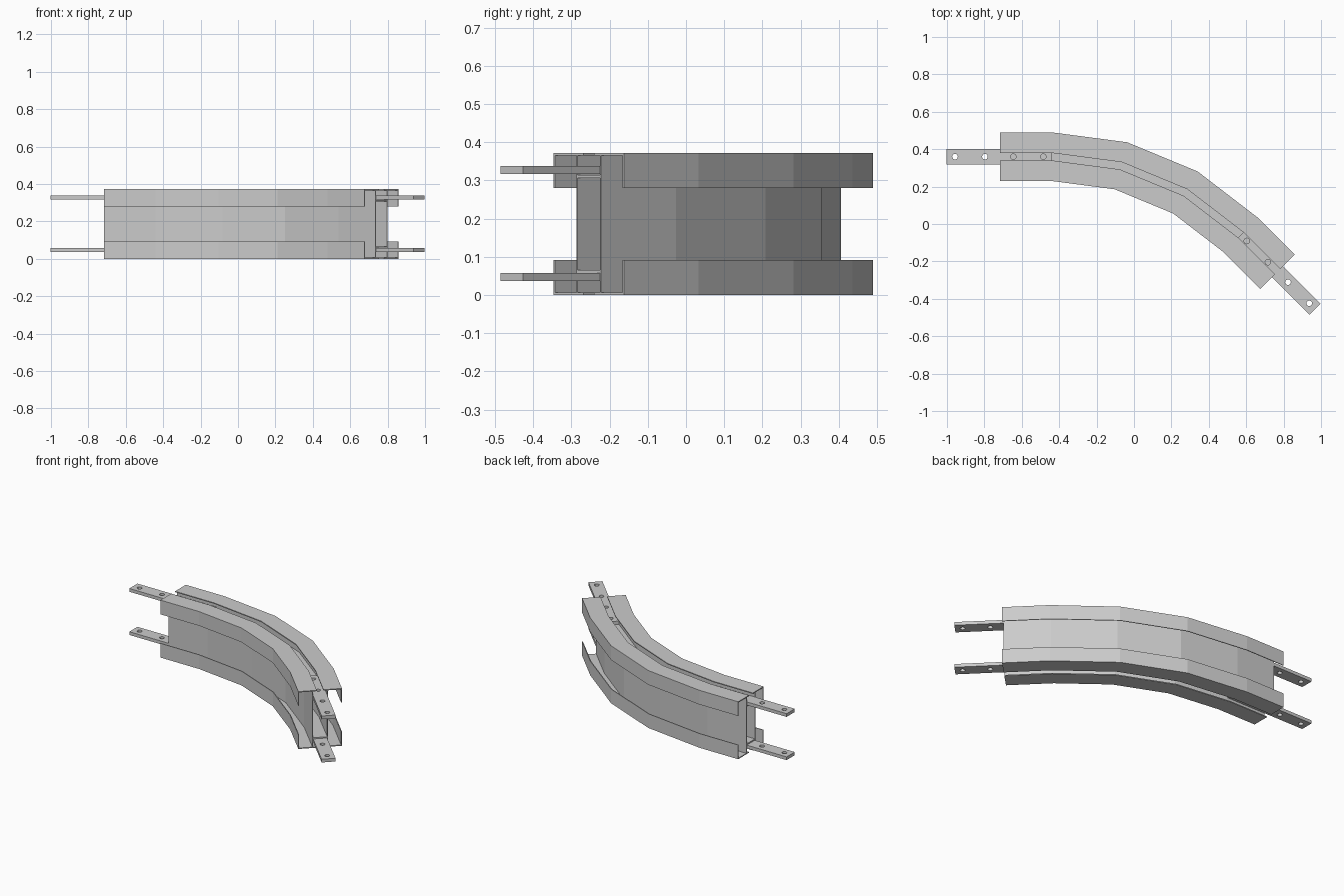
import bpy, bmesh
from math import sin, cos, pi, radians
from mathutils import Vector

if "Cube" in bpy.data.objects:
    bpy.data.objects.remove(bpy.data.objects["Cube"])

H = 0.372            # total height
R = 1.43             # bend radius on the centre line
X0, Y0 = -0.44, 0.36 # start of the bend
STRAIGHT = 0.277     # straight length at both ends
BAR_OUT = 0.285      # bar length sticking out
BEND = radians(45)

# Centre path: straight, three chords of 15 degrees, straight
path = [Vector((X0 - STRAIGHT, Y0))]
for i in range(4):
    a = BEND * i / 3
    path.append(Vector((X0 + R * sin(a), Y0 - R * (1 - cos(a)))))
end_dir = Vector((cos(BEND), -sin(BEND)))
path.append(path[-1] + end_dir * STRAIGHT)

# Section directions follow the true arc at every bend point
angles = [0] + [BEND * i / 3 for i in range(4)] + [BEND]
normals = [Vector((sin(a), cos(a))) for a in angles]


def sweep(name, profile):
    """Sweep a closed (offset, z) outline along the centre path."""
    bm = bmesh.new()
    rings = []
    for p, n in zip(path, normals):
        rings.append([bm.verts.new((p.x + n.x * o, p.y + n.y * o, z)) for o, z in profile])
    k = len(profile)
    for a, b in zip(rings, rings[1:]):
        for i in range(k):
            j = (i + 1) % k
            bm.faces.new((a[i], a[j], b[j], b[i]))
    bm.faces.new(rings[0])
    bm.faces.new(rings[-1][::-1])
    bmesh.ops.recalc_face_normals(bm, faces=bm.faces)
    me = bpy.data.meshes.new(name)
    bm.to_mesh(me)
    bm.free()
    ob = bpy.data.objects.new(name, me)
    bpy.context.collection.objects.link(ob)
    return ob


# Side shells: flange with hanging lip, web wall, lower flange with upright lip
upper = [(0.042, H - 0.006), (0.02, H - 0.006), (0.02, H), (0.13, H),
         (0.13, 0.28), (0.125, 0.28), (0.125, H - 0.006), (0.046, H - 0.006)]
side = upper + [(o, H - z) for o, z in reversed(upper)]
sweep("outer_side_shell", side)
sweep("inner_side_shell", [(-o, z) for o, z in side])

# Horizontal plates that close the web and form the bar slots
for name, z in (("upper_slot_floor", 0.306), ("lower_slot_floor", 0.058)):
    sweep(name, [(-0.042, z), (0.042, z), (0.042, z + 0.008), (-0.042, z + 0.008)])


def joining_bar(name, tip, angle, z):
    """Flat bar with four holes; runs from its free tip along local +x."""
    length, half = BAR_OUT + STRAIGHT, 0.0415
    cu = bpy.data.curves.new(name, 'CURVE')
    cu.dimensions = '2D'
    cu.fill_mode = 'BOTH'
    cu.extrude = 0.0105
    loops = [[(0, -half), (length, -half), (length, half), (0, half)]]
    for hx in (0.045, 0.205, length - 0.205, length - 0.045):
        loops.append([(hx + 0.015 * cos(t * pi / 8), 0.015 * sin(t * pi / 8)) for t in range(16)])
    for loop in loops:
        sp = cu.splines.new('POLY')
        sp.points.add(len(loop) - 1)
        for pt, (x, y) in zip(sp.points, loop):
            pt.co = (x, y, 0, 1)
        sp.use_cyclic_u = True
    ob = bpy.data.objects.new(name, cu)
    bpy.context.collection.objects.link(ob)
    ob.location = (tip.x, tip.y, z)
    ob.rotation_euler.z = angle
    bpy.ops.object.select_all(action='DESELECT')
    ob.select_set(True)
    bpy.context.view_layer.objects.active = ob
    bpy.ops.object.convert(target='MESH')
    for poly in bpy.context.object.data.polygons:
        poly.use_smooth = False


# Joining bars, one pair at each end
start_tip = path[0] - Vector((BAR_OUT, 0))
end_tip = path[-1] + end_dir * BAR_OUT
for level, z in (("upper", 0.327), ("lower", 0.047)):
    joining_bar(level + "_left_joining_bar", start_tip, 0, z)
    joining_bar(level + "_right_joining_bar", end_tip, pi - BEND, z)
